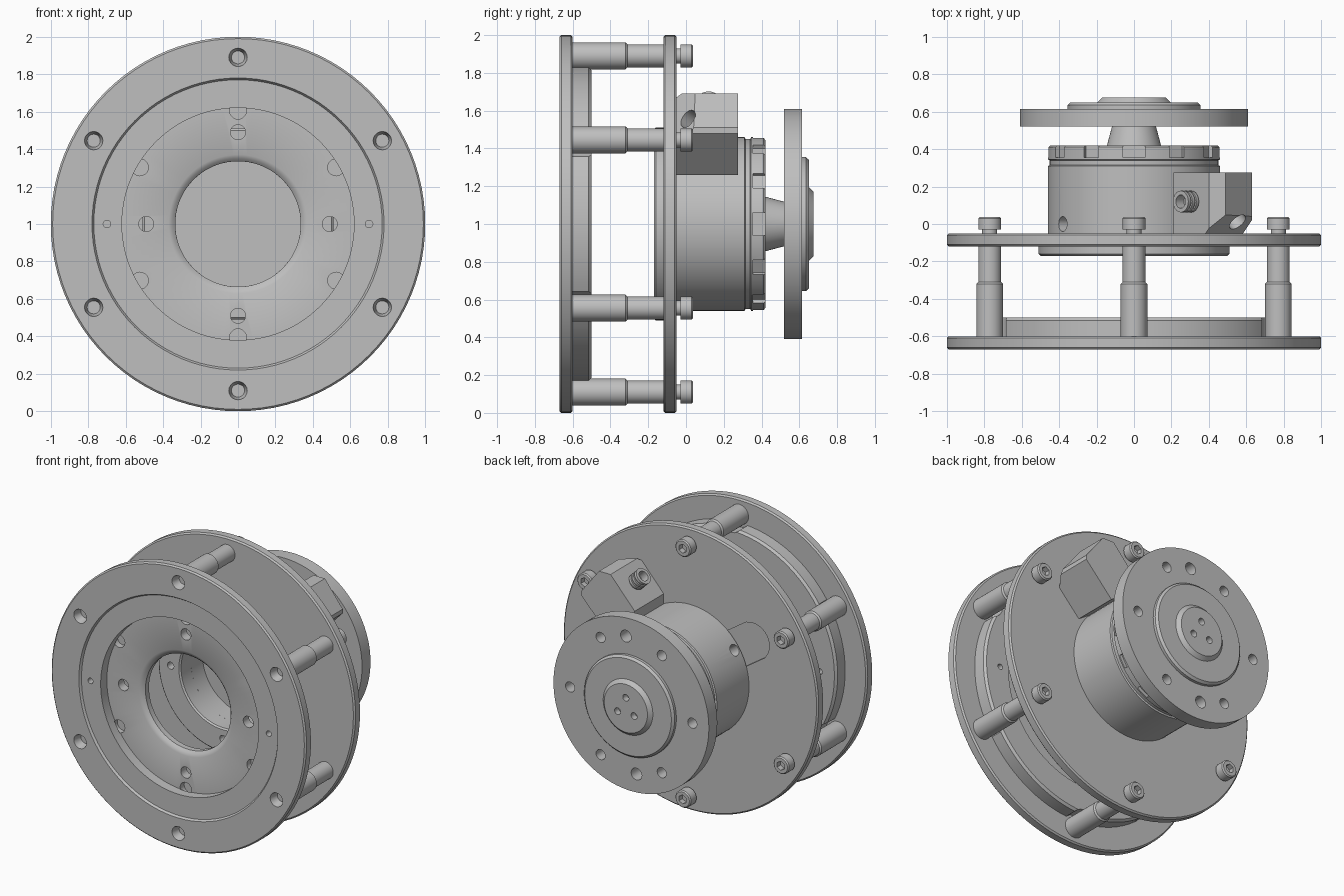
import bpy, bmesh
from math import cos, sin, pi, radians
from mathutils import Vector, Matrix

if "Cube" in bpy.data.objects:
    bpy.data.objects.remove(bpy.data.objects["Cube"])

metal = bpy.data.materials.new("grey_metal")
metal.use_nodes = True
COLOR = (0.52, 0.52, 0.52, 1)
metal.diffuse_color = COLOR
metal.node_tree.nodes["Principled BSDF"].inputs["Base Color"].default_value = COLOR


def finish(bm, name):
    bmesh.ops.recalc_face_normals(bm, faces=bm.faces)
    mesh = bpy.data.meshes.new(name)
    bm.to_mesh(mesh)
    bm.free()
    mesh.materials.append(metal)
    ob = bpy.data.objects.new(name, mesh)
    bpy.context.collection.objects.link(ob)
    return ob


def lathe(name, profile, seg=72):
    """Spin a closed (radius, y) profile about the main axis."""
    bm = bmesh.new()
    rings = []
    for i in range(seg):
        a = 2 * pi * i / seg
        rings.append([bm.verts.new((r * cos(a), y, 1 + r * sin(a))) for r, y in profile])
    n = len(profile)
    for i in range(seg):
        a, b = rings[i], rings[(i + 1) % seg]
        for j in range(n):
            k = (j + 1) % n
            if profile[j][0] + profile[k][0] > 0:
                bm.faces.new((a[j], a[k], b[k], b[j]))
    bmesh.ops.remove_doubles(bm, verts=bm.verts, dist=1e-5)
    bmesh.ops.dissolve_degenerate(bm, edges=bm.edges, dist=1e-5)
    return finish(bm, name)


def add_cyl(bm, start, end, r1, r2=None, seg=20):
    start, end = Vector(start), Vector(end)
    d = end - start
    m = Matrix.Translation((start + end) / 2) @ d.to_track_quat('Z', 'Y').to_matrix().to_4x4()
    bmesh.ops.create_cone(bm, cap_ends=True, segments=seg, radius1=r1,
                          radius2=r1 if r2 is None else r2, depth=d.length, matrix=m)


def polar(r, deg, y):
    return Vector((r * cos(radians(deg)), y, 1 + r * sin(radians(deg))))


def along_y(bm, r, deg, y0, y1, rad, rad2=None, seg=20):
    add_cyl(bm, polar(r, deg, y0), polar(r, deg, y1), rad, rad2, seg)


def add_box(bm, center, size, deg):
    """Box with its first axis turned to a radial direction."""
    m = Matrix.Translation(center) @ Matrix.Rotation(-radians(deg), 4, 'Y')
    bmesh.ops.create_cube(bm, size=1, matrix=m @ Matrix.Diagonal((*size, 1)))


def cut(ob, bm):
    """Subtract the cutter shapes and discard the cutter."""
    cutter = finish(bm, "cutter")
    cutter.hide_render = True
    mod = ob.modifiers.new("cut", 'BOOLEAN')
    mod.object, mod.operation, mod.solver = cutter, 'DIFFERENCE', 'EXACT'
    mod.use_self = True
    bpy.context.view_layer.objects.active = ob
    bpy.ops.object.modifier_apply(modifier=mod.name)
    bpy.data.objects.remove(cutter)


BOLTS = [30 + 60 * i for i in range(6)]
BOLT_R = 0.89

# Front plate: rim, shallow step, recessed inner disc with a central bore
front = lathe("front_plate", [
    (0.99, -0.67), (1, -0.66), (1, -0.61), (0.99, -0.6), (0.83, -0.6), (0.83, -0.515),
    (0.815, -0.5), (0.63, -0.5), (0.62, -0.52), (0.335, -0.52), (0.335, -0.56),
    (0.35, -0.575), (0.37, -0.585), (0.62, -0.585), (0.62, -0.655), (0.77, -0.655), (0.78, -0.67)], 96)
c = bmesh.new()
for a in BOLTS:
    along_y(c, BOLT_R, a, -0.6, -0.45, 0.09)
    along_y(c, BOLT_R, a, -0.69, -0.61, 0.054, 0.035)
    along_y(c, 0.605, a, -0.59, -0.54, 0.045)
for a in (0, 90, 180, 270):
    along_y(c, 0.49, a, -0.7, -0.45, 0.04)
for a in (0, 180):
    along_y(c, 0.7, a, -0.7, -0.45, 0.02)
cut(front, c)

# Rear mounting plate with front boss and rounded screw access pocket
plate = lathe("rear_plate", [
    (0.99, -0.12), (1, -0.11), (1, -0.06), (0.99, -0.05), (0.335, -0.05),
    (0.335, -0.16), (0.345, -0.17), (0.5, -0.17), (0.51, -0.16), (0.51, -0.12)], 96)
c = bmesh.new()
for a in (0, 90, 180, 270):
    along_y(c, 0.41, a, -0.2, -0.08, 0.025)
cut(plate, c)
c = bmesh.new()
add_box(c, polar(0.52, 146, -0.05), (0.2, 0.05, 0.26), 146)
along_y(c, 0.59, 146, -0.075, 0, 0.13, seg=32)
cut(plate, c)

# Hollow drum body with castellated rear rim
body = lathe("drum_body", [
    (0.46, -0.05), (0.46, 0.31), (0.45, 0.315), (0.45, 0.34), (0.46, 0.345),
    (0.46, 0.41), (0.45, 0.42), (0, 0.42), (0, 0.08), (0.335, 0.08), (0.335, -0.05)])
c = bmesh.new()
for i in range(12):
    add_box(c, polar(0.46, 30 * i, 0.4), (0.05, 0.09, 0.12 if i % 3 == 0 else 0.09), 30 * i)
add_cyl(c, polar(0.39, 146, 0), polar(0.5, 146, 0), 0.04)
cut(body, c)

# Tapered hub and output flange with stepped cap
hub = lathe("tapered_hub", [(0, 0.41), (0.147, 0.41), (0.115, 0.53), (0, 0.53)], 48)
flange = lathe("output_flange", [
    (0, 0.52), (0.61, 0.52), (0.61, 0.615), (0.355, 0.615), (0.355, 0.635),
    (0.34, 0.65), (0.195, 0.65), (0.17, 0.675), (0, 0.675)], 96)
c = bmesh.new()
for i in range(6):
    along_y(c, 0.48, 60 * i, 0.4, 0.7, 0.036)
for a in (85, 265):
    along_y(c, 0.48, a, 0.4, 0.7, 0.042)
for a in (90, 210, 330):
    along_y(c, 0.075, a, 0.63, 0.75, 0.024)
cut(flange, c)

# Connector housing: slanted block with a bevelled outer corner
bm = bmesh.new()
outline = [(0.42, 1.26), (0.63, 1.48), (0.63, 1.51), (0.49, 1.69), (0.4, 1.69), (0.21, 1.48), (0.21, 1.4)]
face = bm.faces.new([bm.verts.new((x, -0.05, z)) for x, z in outline])
ext = bmesh.ops.extrude_face_region(bm, geom=[face])
bmesh.ops.translate(bm, vec=(0, 0.325, 0),
                    verts=[v for v in ext["geom"] if isinstance(v, bmesh.types.BMVert)])
normal = Vector((0.6, -0.75, 0.5)).normalized()
corner = Vector((0.5, -0.05, 1.53))
bmesh.ops.bisect_plane(bm, geom=bm.verts[:] + bm.edges[:] + bm.faces[:],
                       plane_co=corner, plane_no=normal, clear_outer=True)
bmesh.ops.holes_fill(bm, edges=[e for e in bm.edges if e.is_boundary])
block = finish(bm, "connector_housing")
c = bmesh.new()
mid = Vector((0.545, 0.02, 1.55))
add_cyl(c, mid - normal * 0.08, mid + normal * 0.15, 0.052)
add_cyl(c, polar(0, 0, -0.2), polar(0, 0, 0.5), 0.44, seg=72)
cut(block, c)

# Threaded socket on the housing
bm = bmesh.new()
base, out = Vector((0.32, 0.12, 1.59)), Vector((-0.7, 0, 0.7)).normalized()
add_cyl(bm, base - out * 0.02, base + out * 0.1, 0.048)
for d in (0.03, 0.06, 0.09):
    add_cyl(bm, base + out * (d - 0.01), base + out * (d + 0.01), 0.058)
socket = finish(bm, "connector_socket")
c = bmesh.new()
add_cyl(c, base + out * 0.04, base + out * 0.2, 0.036)
cut(socket, c)

# Standoffs and socket head bolts
parts = [front, plate, body, hub, flange, block, socket]
for i, a in enumerate(BOLTS):
    bm = bmesh.new()
    along_y(bm, BOLT_R, a, -0.605, -0.32, 0.071, seg=32)
    along_y(bm, BOLT_R, a, -0.32, -0.31, 0.071, 0.061, 32)
    along_y(bm, BOLT_R, a, -0.31, -0.115, 0.061, seg=32)
    parts.append(finish(bm, f"standoff_{i + 1}"))
    bm = bmesh.new()
    along_y(bm, BOLT_R, a, -0.06, -0.02, 0.04)
    along_y(bm, BOLT_R, a, -0.03, 0.03, 0.061, seg=32)
    along_y(bm, BOLT_R, a, 0.03, 0.038, 0.061, 0.053, 32)
    bolt = finish(bm, f"bolt_{i + 1}")
    c = bmesh.new()
    along_y(c, BOLT_R, a, 0.0, 0.1, 0.032, seg=6)
    cut(bolt, c)
    parts.append(bolt)

# Smooth curved walls, keep machined edges sharp
bpy.ops.object.select_all(action='DESELECT')
for ob in parts:
    ob.select_set(True)
bpy.context.view_layer.objects.active = front
bpy.ops.object.shade_smooth_by_angle(angle=radians(30))
